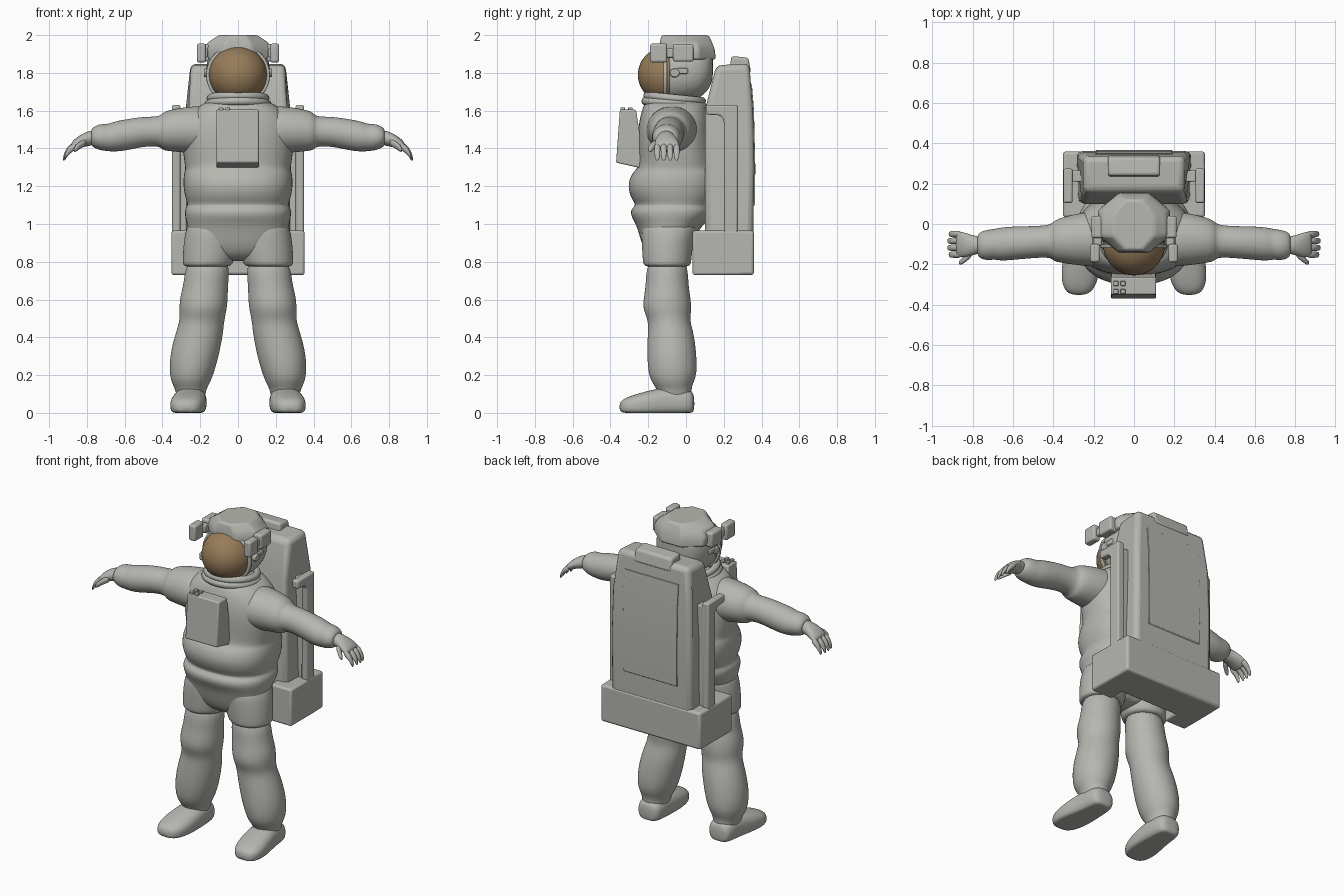
import bpy, bmesh, math
from mathutils import Vector

default = bpy.data.objects.get("Cube")
if default:
    bpy.data.objects.remove(default, do_unlink=True)


def make_material(name, colour):
    material = bpy.data.materials.new(name)
    material.use_nodes = True
    rgba = (*colour, 1)
    material.diffuse_color = rgba
    material.node_tree.nodes["Principled BSDF"].inputs["Base Color"].default_value = rgba
    return material


suit_grey = make_material("suit grey", (.47, .47, .44))
visor_bronze = make_material("visor bronze", (.31, .2, .1))
SIDES = {"left": 1, "right": -1}


def finish(name, bm, material, side=1, bevel=0, subdivide=0, angle=40):
    """Turn a bmesh into a shaded object, mirrored in x when side is -1."""
    for vert in bm.verts:
        vert.co.x *= side
    bmesh.ops.recalc_face_normals(bm, faces=bm.faces)
    mesh = bpy.data.meshes.new(name)
    bm.to_mesh(mesh)
    bm.free()
    mesh.materials.append(material)
    obj = bpy.data.objects.new(name, mesh)
    bpy.context.collection.objects.link(obj)
    if bevel:
        modifier = obj.modifiers.new("rounded edges", "BEVEL")
        modifier.width, modifier.segments = bevel, 3
    if subdivide:
        modifier = obj.modifiers.new("smoothing", "SUBSURF")
        modifier.levels = modifier.render_levels = subdivide
    bpy.ops.object.select_all(action="DESELECT")
    obj.select_set(True)
    bpy.context.view_layer.objects.active = obj
    bpy.ops.object.shade_smooth_by_angle(angle=math.radians(angle))
    return obj


def loft(name, axis, rings, side=1, segments=20, power=2, floor=False,
         bevel=0, subdivide=2, angle=60):
    """Skin rings of (position, two centre offsets, two radii) along an axis."""
    bm = bmesh.new()
    loops = []
    for position, centre_a, centre_b, radius_a, radius_b in rings:
        loop = []
        for step in range(segments):
            turn = math.tau * (step + .5) / segments
            c, s = math.cos(turn), math.sin(turn)
            a = centre_a + radius_a * math.copysign(abs(c) ** (2 / power), c)
            b = centre_b + radius_b * math.copysign(abs(s) ** (2 / power), s)
            co = {"X": (position, a, b), "Y": (a, position, b), "Z": (a, b, position)}[axis]
            co = Vector(co)
            if floor:
                co.z = max(co.z, 0)
            loop.append(bm.verts.new(co))
        loops.append(loop)
    for low, high in zip(loops, loops[1:]):
        for i in range(segments):
            j = (i + 1) % segments
            bm.faces.new((low[i], low[j], high[j], high[i]))
    bm.faces.new(loops[0])
    bm.faces.new(loops[-1])
    return finish(name, bm, suit_grey, side, bevel, subdivide, angle)


def side_prism(name, outline, x_low, x_high, side=1, bevel=.01, taper=None):
    """Extrude a (y, z) outline across x; taper(y, z) scales the width."""
    bm = bmesh.new()
    ends = [[bm.verts.new((x * (taper(y, z) if taper else 1), y, z)) for y, z in outline]
            for x in (x_low, x_high)]
    for i in range(len(outline)):
        j = (i + 1) % len(outline)
        bm.faces.new((ends[0][i], ends[0][j], ends[1][j], ends[1][i]))
    for end in ends:
        bm.faces.new(end)
    return finish(name, bm, suit_grey, side, bevel)


def box(name, xs, ys, zs, side=1, bevel=.01):
    outline = [(ys[0], zs[0]), (ys[1], zs[0]), (ys[1], zs[1]), (ys[0], zs[1])]
    return side_prism(name, outline, *xs, side, bevel)


# Torso with soft waist folds
torso = [(.8, -.1, .17, .09), (.9, -.1, .26, .14), (.99, -.09, .27, .17),
         (1.04, -.075, .285, .22), (1.08, -.07, .285, .225), (1.1, -.06, .268, .205),
         (1.13, -.06, .28, .23), (1.2, -.06, .295, .255), (1.27, -.05, .29, .24),
         (1.29, -.05, .28, .21), (1.34, -.05, .29, .205), (1.45, -.06, .3, .2),
         (1.55, -.06, .29, .19), (1.62, -.06, .22, .17), (1.66, -.06, .15, .15)]
loft("torso", "Z", [(z, 0, cy, rx, ry) for z, cy, rx, ry in torso], power=2.4)

# Neck ring
for height, radius in ((1.635, .175), (1.665, .165)):
    bpy.ops.mesh.primitive_torus_add(major_radius=radius - .02, minor_radius=.022,
                                     major_segments=40, minor_segments=10,
                                     location=(0, -.06, height), rotation=(-.1, 0, 0))
    ring = bpy.context.object
    ring.name = "neck_ring"
    ring.data.materials.append(suit_grey)
    bpy.ops.object.shade_smooth()

# Legs, shorts and boots
leg = [(.05, .25, -.06, .072, .09), (.12, .25, -.06, .08, .09), (.15, .25, -.07, .098, .105),
       (.2, .247, -.07, .117, .13), (.3, .232, -.075, .132, .133), (.42, .205, -.08, .128, .124),
       (.49, .19, -.09, .118, .11), (.55, .185, -.1, .128, .132), (.62, .18, -.1, .128, .124),
       (.68, .17, -.1, .118, .113), (.84, .155, -.1, .12, .11)]
shorts = [(.77, .165, -.1, .125, .12), (.79, .16, -.1, .135, .13), (.88, .147, -.1, .145, .135),
          (.97, .14, -.09, .14, .15), (1.03, .13, -.08, .12, .14)]
boot = [(.045, .25, .05, .05, .05), (.02, .25, .055, .08, .07), (-.08, .25, .06, .085, .085),
        (-.2, .262, .045, .098, .073), (-.3, .272, .035, .09, .055), (-.355, .275, .03, .05, .032)]
for word, side in SIDES.items():
    loft(word + "_leg", "Z", leg, side)
    loft(word + "_shorts", "Z", shorts, side)
    loft(word + "_boot", "Y", boot, side, floor=True, power=2.5)

# Arms and gloves
arm = [(.1, -.07, 1.49, .15, .14), (.25, -.075, 1.5, .135, .125), (.36, -.08, 1.495, .115, .112),
       (.4, -.085, 1.49, .1, .1), (.415, -.085, 1.49, .08, .078), (.5, -.09, 1.49, .08, .08),
       (.6, -.095, 1.47, .084, .084), (.66, -.1, 1.462, .084, .08), (.69, -.1, 1.457, .076, .072),
       (.73, -.105, 1.46, .077, .071), (.765, -.105, 1.46, .066, .055), (.78, -.105, 1.458, .045, .04)]
glove = [(.76, -.105, 1.457, .045, .04), (.79, -.105, 1.453, .046, .04), (.83, -.105, 1.44, .06, .036),
         (.865, -.1, 1.42, .065, .03), (.885, -.1, 1.407, .06, .022)]
thumb = [(.8, -.14, 1.435, .022, .022), (.835, -.168, 1.42, .021, .021),
         (.855, -.187, 1.402, .017, .02), (.87, -.192, 1.39, .008, .012)]
for word, side in SIDES.items():
    loft(word + "_arm", "X", arm, side)
    loft(word + "_glove", "X", glove, side)
    loft(word + "_thumb", "X", thumb, side, segments=10)
    for number, y in enumerate((-.152, -.118, -.084, -.05)):
        reach = .012 * math.sin(math.pi * (number + .5) / 4)
        finger = [(x + reach, y, z, r, r * 1.3) for x, z, r in
                  ((.85, 1.415, .016), (.88, 1.4, .018), (.9, 1.377, .016),
                   (.91, 1.355, .014), (.915, 1.342, .007))]
        loft(f"{word}_finger_{number}", "X", finger, side, segments=10)

# Helmet shell, faceted cap and visor
shell = [(.145, 0, 1.85, .08, .09), (.12, 0, 1.84, .13, .13), (.07, 0, 1.82, .16, .16),
         (0, 0, 1.81, .172, .165), (-.08, 0, 1.8, .168, .16), (-.095, 0, 1.8, .16, .155)]
loft("helmet_shell", "Y", shell, power=2.3)
cap = [(1.87, 0, .01, .19, .16), (1.92, 0, .005, .195, .16), (1.96, 0, 0, .175, .15),
       (2, 0, -.005, .11, .135)]
loft("helmet_cap", "Z", cap, segments=8, subdivide=0, bevel=.012, angle=30)
bm = bmesh.new()
bmesh.ops.create_uvsphere(bm, u_segments=40, v_segments=24, radius=1)
for vert in bm.verts:
    vert.co = Vector((vert.co.x * .155, vert.co.y * .16 - .095, vert.co.z * .152 + 1.79))
finish("visor", bm, visor_bronze)
hood = [(-.1, 0, 1.79, .17, .163), (-.12, 0, 1.79, .168, .163), (-.135, 0, 1.79, .155, .155)]
loft("visor_rim", "Y", hood[:2], segments=40, subdivide=0, bevel=.005)

# Helmet lamps, cameras and visor pivots
for word, side in SIDES.items():
    box(word + "_lamp", (.17, .218), (-.19, -.1), (1.855, 1.955), side, .012)
    box(word + "_lamp_bracket", (.16, .2), (-.11, -.06), (1.88, 1.93), side)
    box(word + "_camera", (.15, .212), (-.07, .04), (1.86, 1.952), side, .012)
    pivot = [(.15, -.06, 1.8, .028, .025), (.18, -.06, 1.8, .025, .022)]
    loft(word + "_visor_pivot", "X", pivot, side, subdivide=0, bevel=.004)
    box(word + "_visor_lever", (.15, .175), (-.05, .01), (1.795, 1.825), side, .006)

# Chest control box with knobs
side_prism("chest_box", [(-.37, 1.325), (-.35, 1.605), (-.265, 1.605), (-.24, 1.45),
                         (-.17, 1.4), (-.19, 1.285)], -.115, .11, bevel=.008)
for x in (-.09, -.055):
    for y in (-.335, -.295):
        box("chest_knob", (x - .012, x + .012), (y - .012, y + .012), (1.59, 1.617), bevel=.003)

# Backpack
pack = [(.1, .9), (.355, .9), (.362, 1.3), (.355, 1.6), (.335, 1.85), (.16, 1.84), (.1, 1.6)]
side_prism("pack_body", pack, -.285, .285, bevel=.03,
           taper=lambda y, z: 1 - max(z - 1.55, 0) * .4 - max(.2 - y, 0) * .3)
side_prism("pack_top_hatch", [(.23, 1.8), (.345, 1.8), (.33, 1.88), (.24, 1.89)],
           -.13, .13, bevel=.015)
side_prism("pack_back_panel", [(.34, 1.08), (.365, 1.1), (.367, 1.3), (.36, 1.6),
                               (.349, 1.74), (.33, 1.74)], -.19, .19, bevel=.002)

# Lower pack tray with forward wings, and the arm rails
box("pack_tray", (-.352, .352), (.13, .36), (.73, .965), bevel=.015)
for word, side in SIDES.items():
    box(word + "_tray_wing", (.2, .352), (.035, .3), (.73, .965), side, .012)
    rail = [(.2, .95), (.275, .95), (.275, 1.63), (.105, 1.63), (.105, 1.58),
            (.18, 1.575), (.2, 1.55)]
    side_prism(word + "_arm_rail", rail, .305, .35, side, .01)
    box(word + "_rail_strut", (.25, .32), (.21, .265), (.96, 1.6), side, .006)
